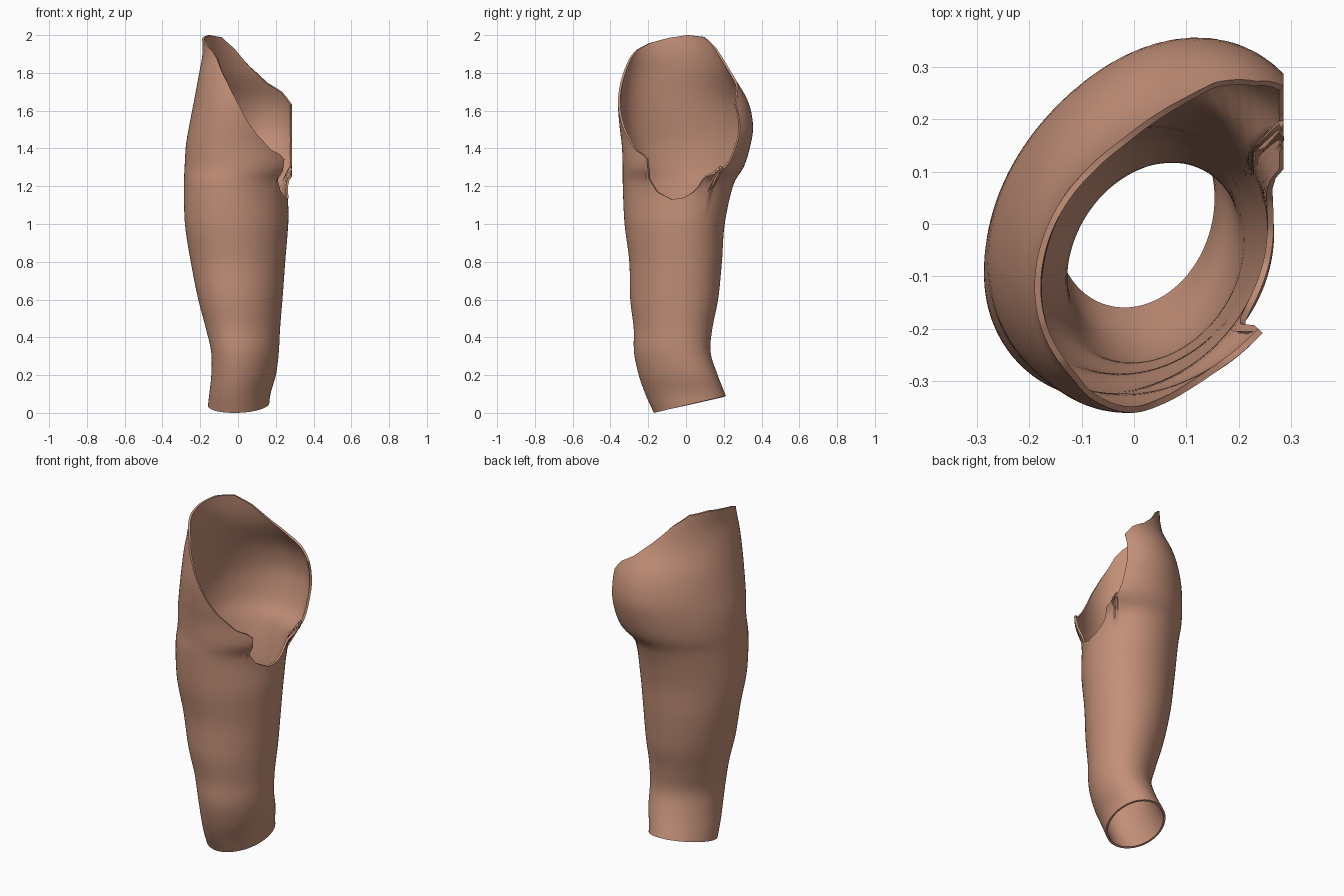
import bpy, bmesh, math

if "Cube" in bpy.data.objects:
    bpy.data.objects.remove(bpy.data.objects["Cube"], do_unlink=True)

# Cross-sections: height, left x, right x, front y, back y, shear
SECTIONS = [
    (0.0, -.163, .16, -.17, .25, .08),
    (.1, -.15, .17, -.215, .207, .12),
    (.2, -.138, .197, -.25, .168, .16),
    (.32, -.138, .212, -.275, .13, .18),
    (.45, -.168, .22, -.277, .14, .16),
    (.6, -.208, .233, -.295, .17, .14),
    (.8, -.248, .248, -.3, .19, .13),
    (1.0, -.278, .263, -.325, .205, .15),
    (1.22, -.282, .272, -.335, .255, .16),
    (1.3, -.278, .335, -.335, .305, .17),
    (1.42, -.268, .35, -.34, .342, .2),
    (1.52, -.25, .35, -.352, .355, .2),
    (1.65, -.225, .34, -.36, .328, .2),
    (1.8, -.197, .3, -.345, .243, .22),
    (1.9, -.182, .25, -.325, .2, .2),
    (2.0, -.185, .2, -.3, .165, .2),
]
# Upper rim: angle in degrees, height
RIM = [(-5, 1.13), (8, 1.14), (18, 1.17), (23, 1.2), (27, 1.26), (31, 1.27),
       (36, 1.3), (42, 1.6), (52, 1.63), (65, 1.7), (83, 1.75), (100, 1.83),
       (117, 1.93), (135, 1.99), (160, 2.0), (185, 1.985), (210, 1.96), (232, 1.92),
       (242, 1.88), (260, 1.75), (270, 1.66), (280, 1.57), (292, 1.48),
       (308, 1.39), (317, 1.37), (323, 1.34), (326, 1.25), (338, 1.17), (355, 1.13)]
SEGMENTS, ROWS = 144, 60
THICKNESS = 0.012
CUT_X = 0.285


def rim_height(angle):
    if angle > 355:
        angle -= 360
    for (a0, z0), (a1, z1) in zip(RIM, RIM[1:]):
        if a0 <= angle <= a1:
            return z0 + (z1 - z0) * (angle - a0) / (a1 - a0)
    return RIM[0][1]


def section(z):
    """Smoothly interpolated cross-section values at a height."""
    last = len(SECTIONS) - 1
    i = 0
    while i < last - 1 and SECTIONS[i + 1][0] < z:
        i += 1
    p, q = SECTIONS[i], SECTIONS[i + 1]
    before, after = SECTIONS[max(i - 1, 0)], SECTIONS[min(i + 2, last)]
    h = q[0] - p[0]
    u = (z - p[0]) / h
    out = []
    for k in range(1, 6):
        m0 = (q[k] - before[k]) / (q[0] - before[0]) * h
        m1 = (after[k] - p[k]) / (after[0] - p[0]) * h
        out.append((2*u**3 - 3*u**2 + 1) * p[k] + (u**3 - 2*u**2 + u) * m0
                   + (3*u**2 - 2*u**3) * q[k] + (u**3 - u**2) * m1)
    return out


def surface_point(angle, z):
    left, right, front, back, shear = section(z)
    t = math.radians(angle)
    dy = (back - front) / 2 * math.sin(t)
    x = (left + right) / 2 + (right - left) / 2 * math.cos(t) + shear * dy
    return x, (front + back) / 2 + dy, z


# Skin colour
skin = bpy.data.materials.new("warm_skin")
skin.use_nodes = True
colour = (0.55, 0.28, 0.19, 1)
skin.diffuse_color = colour
bsdf = skin.node_tree.nodes["Principled BSDF"]
bsdf.inputs["Base Color"].default_value = colour
bsdf.inputs["Roughness"].default_value = 0.8

# Leg shell, lofted from the tilted lower edge to the uneven upper rim
bm = bmesh.new()
columns = []
for s in range(SEGMENTS):
    angle = 360 * s / SEGMENTS
    low = 0.045 + 0.045 * math.sin(math.radians(angle))
    high = rim_height(angle)
    columns.append([bm.verts.new(surface_point(angle, low + (high - low) * r / ROWS))
                    for r in range(ROWS + 1)])
for s, column in enumerate(columns):
    after = columns[(s + 1) % SEGMENTS]
    for r in range(ROWS):
        bm.faces.new((column[r], after[r], after[r + 1], column[r + 1]))

# Flat vertical trim on the inner side
bmesh.ops.bisect_plane(bm, geom=bm.verts[:] + bm.edges[:] + bm.faces[:],
                       plane_co=(CUT_X, 0, 0), plane_no=(1, 0, 0), clear_outer=True)
mesh = bpy.data.meshes.new("leg_shell")
bm.to_mesh(mesh)
bm.free()
mesh.materials.append(skin)
leg = bpy.data.objects.new("leg_shell", mesh)
bpy.context.collection.objects.link(leg)

# Thin wall, grown inward
wall = leg.modifiers.new("wall", "SOLIDIFY")
wall.thickness = THICKNESS
wall.offset = -1

bpy.context.view_layer.objects.active = leg
leg.select_set(True)
bpy.ops.object.modifier_apply(modifier=wall.name)
bpy.ops.object.shade_smooth_by_angle(angle=math.radians(40))
